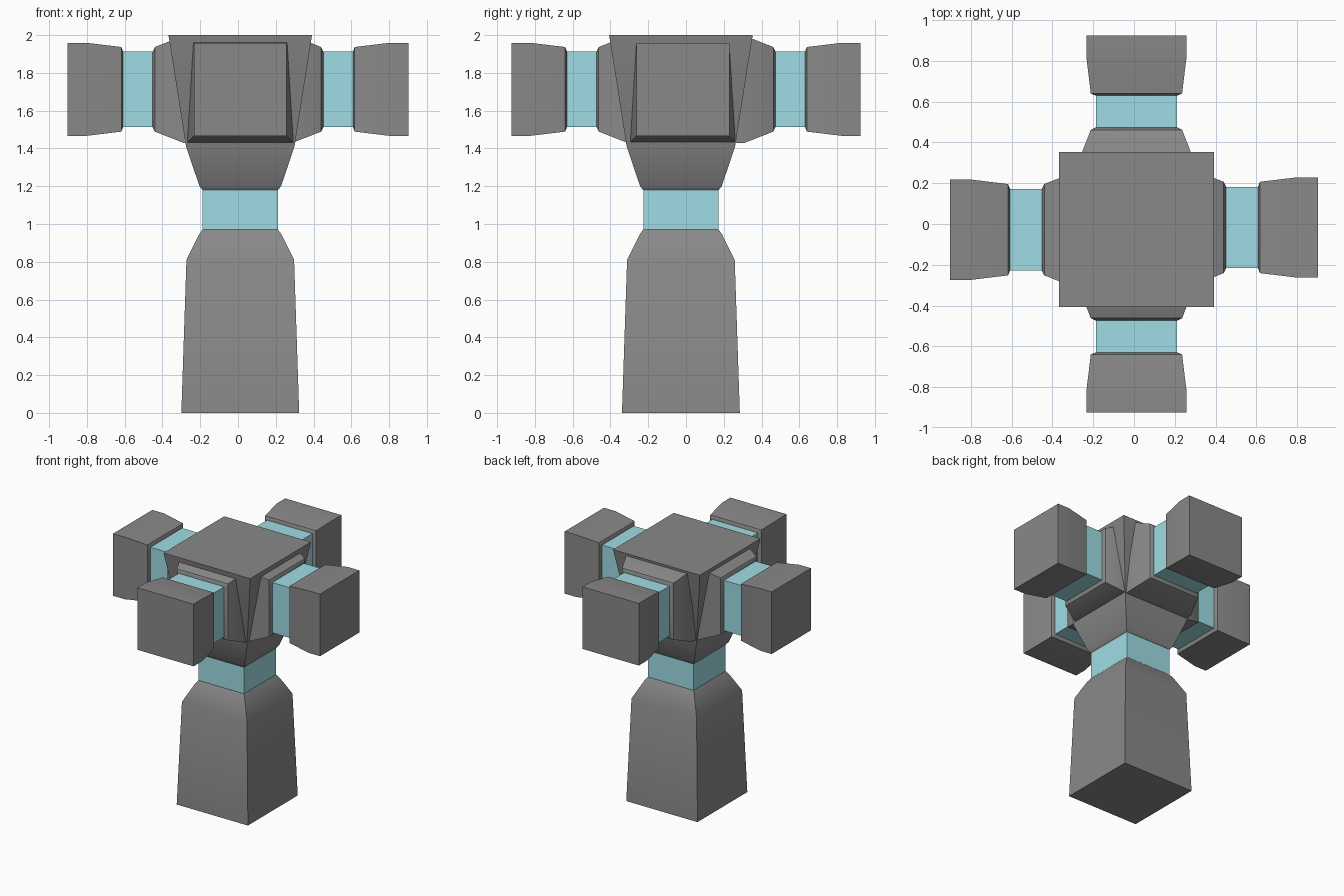
import bpy, bmesh, math
from mathutils import Vector

if "Cube" in bpy.data.objects:
    bpy.data.objects.remove(bpy.data.objects["Cube"])

CX, CY, ARM_Z = 0.012, -0.027, 1.713


def make_material(name, color):
    mat = bpy.data.materials.new(name)
    mat.diffuse_color = color
    mat.use_nodes = True
    mat.node_tree.nodes["Principled BSDF"].inputs["Base Color"].default_value = mat.diffuse_color
    return mat


dark_grey = make_material("dark_grey", (0.25, 0.25, 0.25, 1))
cyan = make_material("cyan_band", (0.35, 0.72, 0.78, 1))


def square_loft(name, profile, origin, axis=(0, 0, 1), material=dark_grey):
    """Skin square sections (distance, half width) along an axis."""
    bm = bmesh.new()
    rings = []
    rot = Vector(axis).to_track_quat('Z', 'Y')
    for d, h in profile:
        rings.append([bm.verts.new(Vector(origin) + rot @ Vector((sx * h, sy * h, d)))
                      for sx, sy in ((-1, -1), (1, -1), (1, 1), (-1, 1))])
    for a, b in zip(rings, rings[1:]):
        for i in range(4):
            j = (i + 1) % 4
            bm.faces.new((a[i], a[j], b[j], b[i]))
    bm.faces.new(rings[0][::-1])
    bm.faces.new(rings[-1])
    bmesh.ops.recalc_face_normals(bm, faces=bm.faces)
    mesh = bpy.data.meshes.new(name)
    bm.to_mesh(mesh)
    bm.free()
    obj = bpy.data.objects.new(name, mesh)
    bpy.context.collection.objects.link(obj)
    mesh.materials.append(material)
    bpy.ops.object.select_all(action='DESELECT')
    obj.select_set(True)
    bpy.context.view_layer.objects.active = obj
    bpy.ops.object.shade_smooth_by_angle(angle=math.radians(30))
    return obj


# Column, neck band and flared hub
base = (CX, CY, 0)
square_loft("column", [(0, 0.312), (0.81, 0.285), (0.945, 0.218), (0.97, 0.2)], base)
square_loft("neck_band", [(0.96, 0.199), (1.19, 0.199)], base, material=cyan)
square_loft("hub", [(1.18, 0.2), (1.20, 0.216), (1.41, 0.287), (2.0, 0.38)], base)

# Four arms: flare, coloured band and end block; (axis, extra reach, sideways centre)
arms = {
    "left": ((-1, 0, 0), 0.0, (0, -0.028)),
    "right": ((1, 0, 0), 0.0, (0, -0.017)),
    "front": ((0, -1, 0), 0.022, (CX, 0)),
    "back": ((0, 1, 0), 0.022, (CX, 0)),
}
for side, (axis, reach, (ox, oy)) in arms.items():
    o = (ox + axis[0] * reach, oy + axis[1] * reach, ARM_Z)
    square_loft(side + "_arm_flare",
                [(0.2, 0.284), (0.287, 0.284), (0.44, 0.224), (0.452, 0.2)], o, axis)
    square_loft(side + "_arm_band", [(0.445, 0.199), (0.615, 0.199)], o, axis, cyan)
    square_loft(side + "_arm_end",
                [(0.608, 0.2), (0.618, 0.224), (0.80, 0.246), (0.903, 0.246)], o, axis)
